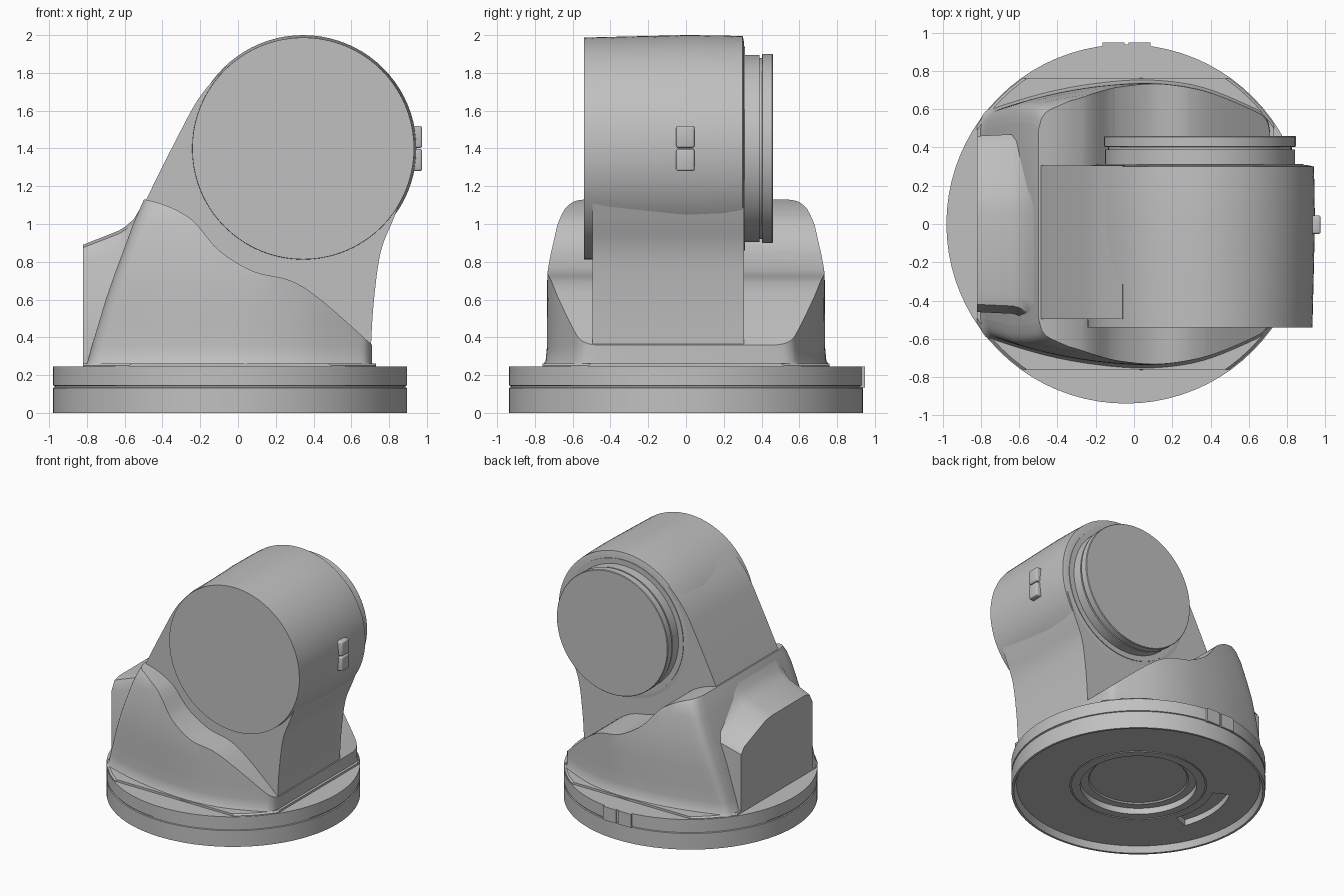
import bpy, bmesh, math
from mathutils import Vector

if "Cube" in bpy.data.objects:
    bpy.data.objects.remove(bpy.data.objects["Cube"])

grey = bpy.data.materials.new("plain_grey")
grey.use_nodes = True
grey.diffuse_color = (0.53, 0.53, 0.53, 1)
grey.node_tree.nodes["Principled BSDF"].inputs["Base Color"].default_value = (0.53, 0.53, 0.53, 1)

AXIS_X, AXIS_Z = 0.345, 1.4     # drum axis, running along y
BASE_X, BASE_R = -0.042, 0.938  # base disc


def finish(name, bm):
    bmesh.ops.recalc_face_normals(bm, faces=bm.faces)
    mesh = bpy.data.meshes.new(name)
    bm.to_mesh(mesh)
    bm.free()
    obj = bpy.data.objects.new(name, mesh)
    bpy.context.collection.objects.link(obj)
    mesh.materials.append(grey)
    return obj


def loft(name, sections):
    """Skin a stack of equal-length closed loops and cap both ends."""
    bm = bmesh.new()
    rings = [[bm.verts.new(p) for p in s] for s in sections]
    n = len(rings[0])
    for a, b in zip(rings, rings[1:]):
        for i in range(n):
            j = (i + 1) % n
            bm.faces.new((a[i], a[j], b[j], b[i]))
    bm.faces.new(rings[0])
    bm.faces.new(rings[-1])
    return finish(name, bm)


def prism_y(name, pts, y0, y1):
    return loft(name, [[(x, y, z) for x, z in pts] for y in (y0, y1)])


def lathe(name, profile, sides=80):
    """Revolve (radius, height) points around z."""
    bm = bmesh.new()
    verts = [bm.verts.new((r, 0, h)) for r, h in profile]
    edges = [bm.edges.new(e) for e in zip(verts, verts[1:])]
    bmesh.ops.spin(bm, geom=verts + edges, cent=(0, 0, 0), axis=(0, 0, 1),
                   angle=math.tau, steps=sides)
    bmesh.ops.remove_doubles(bm, verts=bm.verts, dist=1e-5)
    return finish(name, bm)


def spline(pts, steps=5):
    """Smooth open curve through the points."""
    p = [Vector(q) for q in [pts[0]] + pts + [pts[-1]]]
    out = []
    for a, b, c, d in zip(p, p[1:], p[2:], p[3:]):
        for k in range(steps):
            t = k / steps
            out.append(tuple(b + (c - a) * t / 2 + (a * 2 - b * 5 + c * 4 - d) * t * t / 2
                             + (b * 3 - a - c * 3 + d) * t ** 3 / 2))
    return out + [pts[-1]]


def apply_mod(obj, kind, **settings):
    mod = obj.modifiers.new(kind, kind)
    for key, value in settings.items():
        setattr(mod, key, value)
    bpy.context.view_layer.objects.active = obj
    bpy.ops.object.modifier_apply(modifier=mod.name)


def boolean(obj, tool, operation):
    apply_mod(obj, "BOOLEAN", object=tool, operation=operation, solver="EXACT")
    bpy.data.objects.remove(tool)


def box(name, lo, hi, round_by=0):
    obj = loft(name, [[(lo[0], lo[1], z), (hi[0], lo[1], z), (hi[0], hi[1], z), (lo[0], hi[1], z)]
                      for z in (lo[2], hi[2])])
    if round_by:
        apply_mod(obj, "BEVEL", width=round_by, segments=3)
    return obj


# Base disc with side groove, hollow underside and ringed central well
base = lathe("base_disc", [(0, 0.11), (0.36, 0.11), (0.37, 0.1), (0.43, 0.1), (0.43, 0.05),
                           (0.495, 0.05), (0.495, 0.056), (0.505, 0.056), (0.505, 0.05),
                           (0.9, 0.05), (0.92, 0), (BASE_R, 0), (BASE_R, 0.132),
                           (0.93, 0.135), (0.93, 0.143), (BASE_R, 0.146),
                           (BASE_R, 0.245), (0, 0.245)])
base.location.x = BASE_X
bpy.context.view_layer.update()

# Curved slot in the underside
arc = [math.radians(176 + 24 * (k / 8 - 1)) for k in range(17)]
rim = [(0.69, a) for a in arc] + [(0.56, a) for a in reversed(arc)]
slot = loft("slot_cutter", [[(BASE_X + r * math.cos(a), r * math.sin(a), z) for r, a in rim]
                            for z in (-0.1, 0.1)])
boolean(base, slot, "DIFFERENCE")

# Foot plate: disc trimmed by straight chords
foot = lathe("foot_plate", [(0, 0.24), (0.932, 0.24), (0.932, 0.25), (0.92, 0.262), (0, 0.262)])
foot.location.x = BASE_X
bpy.context.view_layer.update()
boolean(foot, box("foot_trim", (-0.82, -0.76, 0.2), (0.73, 0.76, 0.3)), "INTERSECT")

# Twin locating tabs at the back of the base
for side, x in (("right", -0.165), ("left", -0.03)):
    box(side + "_base_tab", (x, 0.88, 0.135), (x + 0.115, 0.947, 0.245))

# Arm plate, blending into the drum
left_edge = spline([(-0.78, 0.25), (-0.69, 0.6), (-0.545, 1.0), (-0.3, 1.5), (-0.19, 1.69),
                    (-0.06, 1.835)])
right_edge = spline([(0.9, 1.22), (0.82, 1.02), (0.755, 0.85), (0.72, 0.6), (0.705, 0.37),
                     (0.705, 0.25)])
prism_y("arm", left_edge + [(0.1, 1.6), (0.7, 1.4)] + right_edge, -0.495, 0.306)


# Wide lower housing: rounded plan at each height, cut by the ledge outline
def housing_section(z, left, scale):
    def bulge(x):
        return 0.735 - (0.22 if x < 0.08 else 0.48) * (x - 0.08) ** 2
    start, end = left + 0.1, 0.62
    mid = [(start + (end - start) * k / 5, bulge(start + (end - start) * k / 5)) for k in range(6)]
    half = spline([(left, bulge(start) - 0.12), (left + 0.025, bulge(start) - 0.04)] + mid
                  + [(0.69, bulge(end) - 0.05), (0.71, bulge(end) - 0.12)])
    return ([(x, y * scale, z) for x, y in half]
            + [(x, -y * scale, z) for x, y in reversed(half)])


housing = loft("housing", [housing_section(*s) for s in
                           ((0.25, -0.81, 1.035), (0.275, -0.795, 1.01), (0.35, -0.775, 1),
                            (0.45, -0.745, 1), (0.6, -0.7, 1), (0.73, -0.655, 0.998),
                            (0.85, -0.61, 0.98), (1.0, -0.555, 0.95), (1.08, -0.52, 0.92),
                            (1.12, -0.502, 0.885), (1.2, -0.47, 0.8))])
ledge = spline([(-0.49, 1.13), (-0.4, 1.105), (-0.3, 1.06), (-0.22, 1.0), (-0.1, 0.86),
                (0.08, 0.75), (0.28, 0.7), (0.45, 0.59), (0.72, 0.35)])
outline = ledge + [(0.9, 0.32), (0.9, 0.1), (-1, 0.1), (-1, 1.13)]
boolean(housing, prism_y("ledge_cutter", outline, -1, 1), "INTERSECT")

# Cable connector block on the right side, rising and flaring into the arm
face = [(-0.46, 0.26), (0.46, 0.26), (0.46, 0.72), (0.42, 0.77), (0.14, 0.88), (0.06, 0.89),
        (-0.36, 0.89), (-0.42, 0.875), (-0.46, 0.8)]
loft("connector_block",
     [[(x, y * w, 0.26 + (z - 0.26) * s) for y, z in face] for x, s, w in
      ((-0.82, 1, 1), (-0.63, 1.12, 1.02), (-0.59, 1.16, 1.05),
       (-0.55, 1.22, 1.1), (-0.52, 1.3, 1.15), (-0.49, 1.37, 1.2))])

# Drum and grooved output flange, both turned onto the y axis
drum = lathe("drum", [(0, -0.54), (0.587, -0.54), (0.593, -0.3), (0.6, 0), (0.598, 0.2),
                      (0.594, 0.3), (0.56, 0.308), (0, 0.308)])
flange = lathe("output_flange", [(0, 0.29), (0.54, 0.29), (0.54, 0.313), (0.496, 0.313),
                                 (0.496, 0.388), (0.48, 0.39), (0.48, 0.402), (0.501, 0.404),
                                 (0.501, 0.455), (0.497, 0.46), (0, 0.46)])
for obj in (drum, flange):
    obj.rotation_euler.x = -math.pi / 2
    obj.location = (AXIS_X, 0, AXIS_Z)

# Two-part marker on the left of the drum
for name, z0 in (("lower_marker", 1.28), ("upper_marker", 1.403)):
    box(name, (0.9, -0.052, z0), (0.975, 0.045, z0 + 0.117), 0.012)

# Smooth shading with sharp edges kept
bpy.ops.object.select_all(action="DESELECT")
for obj in bpy.context.collection.objects:
    if obj.type == "MESH" and grey.name in obj.data.materials:
        obj.select_set(True)
        bpy.context.view_layer.objects.active = obj
bpy.ops.object.shade_smooth_by_angle(angle=math.radians(32))
